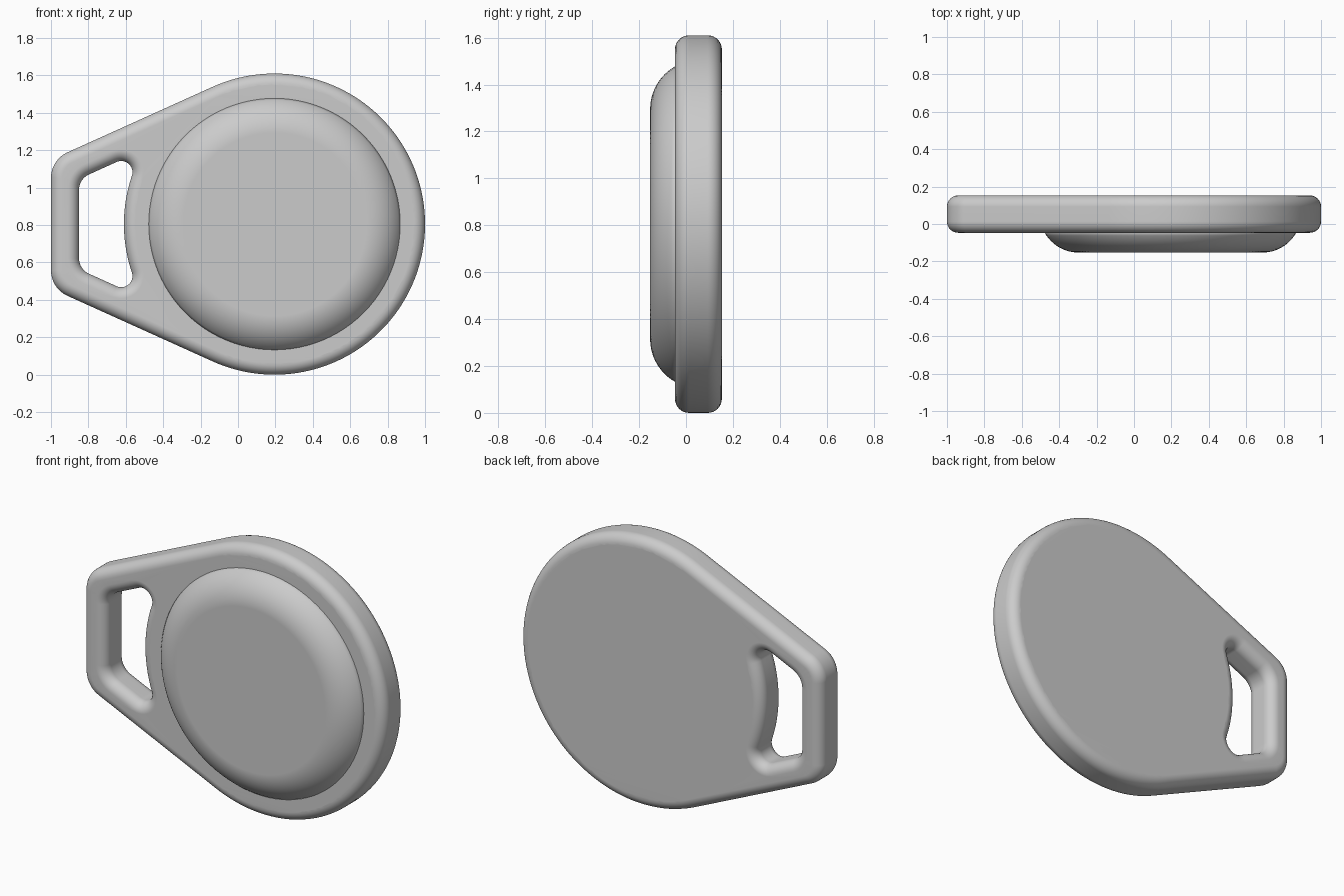
import bpy, bmesh
from math import sin, cos, sqrt, radians, degrees, acos, pi

if "Cube" in bpy.data.objects:
    bpy.data.objects.remove(bpy.data.objects["Cube"])

CX, CZ, RAD = 0.195, 0.805, 0.805      # main disc
T = 24.3                               # slope of the tapering sides
FRONT, BACK, BEV = -0.047, 0.153, 0.06
st, ct = sin(radians(T)), cos(radians(T))


def arc(x, z, r, a0, a1, n):
    return [(x + r * cos(radians(a0 + (a1 - a0) * i / n)),
             z + r * sin(radians(a0 + (a1 - a0) * i / n))) for i in range(n + 1)]


def height(x, dist):
    """Height above the centre line at x, on a line parallel to the sloped side."""
    return (dist + st * (x - CX)) / ct


def outline(d):
    """Disc tapering to a blunt tab, shrunk by d."""
    r = 0.15
    x = -1 + r
    h = height(x, RAD - r)
    return (arc(CX, CZ, RAD - d, -90 - T, 90 + T, 128)
            + arc(x, CZ + h, r - d, 90 + T, 180, 12)
            + arc(x, CZ - h, r - d, 180, 270 - T, 12))


def slot(d):
    """Strap slot following the tab on the left and the disc on the right, grown by d."""
    inner, r, rc = RAD - 0.155, 0.09, 0.06
    x = -0.85 + r
    h = height(x, inner - r)
    A = 90 + T + degrees(acos((inner - rc) / (RAD + rc)))
    px = CX + (RAD + rc) * cos(radians(A))
    ph = (RAD + rc) * sin(radians(A))
    return (arc(px, CZ + ph, rc + d, A - 180, 90 + T, 16)
            + arc(x, CZ + h, r + d, 90 + T, 180, 10)
            + arc(x, CZ - h, r + d, 180, 270 - T, 10)
            + arc(px, CZ - ph, rc + d, 270 - T, 540 - A, 16)
            + arc(CX, CZ, RAD - d, 360 - A, A, 20)[1:-1])


def finish(bm, name):
    bmesh.ops.recalc_face_normals(bm, faces=bm.faces)
    me = bpy.data.meshes.new(name)
    bm.to_mesh(me)
    bm.free()
    ob = bpy.data.objects.new(name, me)
    bpy.context.collection.objects.link(ob)
    bpy.ops.object.select_all(action='DESELECT')
    ob.select_set(True)
    bpy.context.view_layer.objects.active = ob
    bpy.ops.object.shade_smooth_by_angle(angle=radians(35))
    ob.modifiers.new("flat_face_normals", 'WEIGHTED_NORMAL').keep_sharp = True
    return ob


# Body plate: rounded walls outside and inside the slot, then flat caps
N = 8
steps = [(BEV * (1 - sin(k * pi / 2 / N)), BEV * (1 - cos(k * pi / 2 / N))) for k in range(N + 1)]
section = [(d, FRONT + y) for d, y in steps] + [(d, BACK - y) for d, y in reversed(steps)]
bm = bmesh.new()
rims = {0: [], len(section) - 1: []}
for shape in (outline, slot):
    rings = [[bm.verts.new((x, y, z)) for x, z in shape(d)] for d, y in section]
    for a, b in zip(rings, rings[1:]):
        for i in range(len(a)):
            bm.faces.new((a[i - 1], a[i], b[i], b[i - 1]))
    for k in rims:
        rims[k] += [bm.edges.get((rings[k][i - 1], rings[k][i])) for i in range(len(rings[k]))]
for edges in rims.values():
    bmesh.ops.triangle_fill(bm, edges=edges, use_beauty=True, use_dissolve=False)
finish(bm, "body_plate")

# Raised front disc: rounded profile turned about the disc axis
R, FLAT, TOP = 0.21, 0.49, -0.153
depth = FRONT - TOP
end = acos((R - depth) / R)
profile = [(FLAT + R * sin(end * k / 12), TOP + R * (1 - cos(end * k / 12))) for k in range(13)]
profile.append((profile[-1][0], 0.0))
bm = bmesh.new()
SEG = 96
rings = [[bm.verts.new((CX + r * cos(2 * pi * i / SEG), y, CZ + r * sin(2 * pi * i / SEG)))
          for i in range(SEG)] for r, y in profile]
for a, b in zip(rings, rings[1:]):
    for i in range(SEG):
        bm.faces.new((a[i - 1], a[i], b[i], b[i - 1]))
bm.faces.new(rings[0])
bm.faces.new(rings[-1])
finish(bm, "raised_disc")
